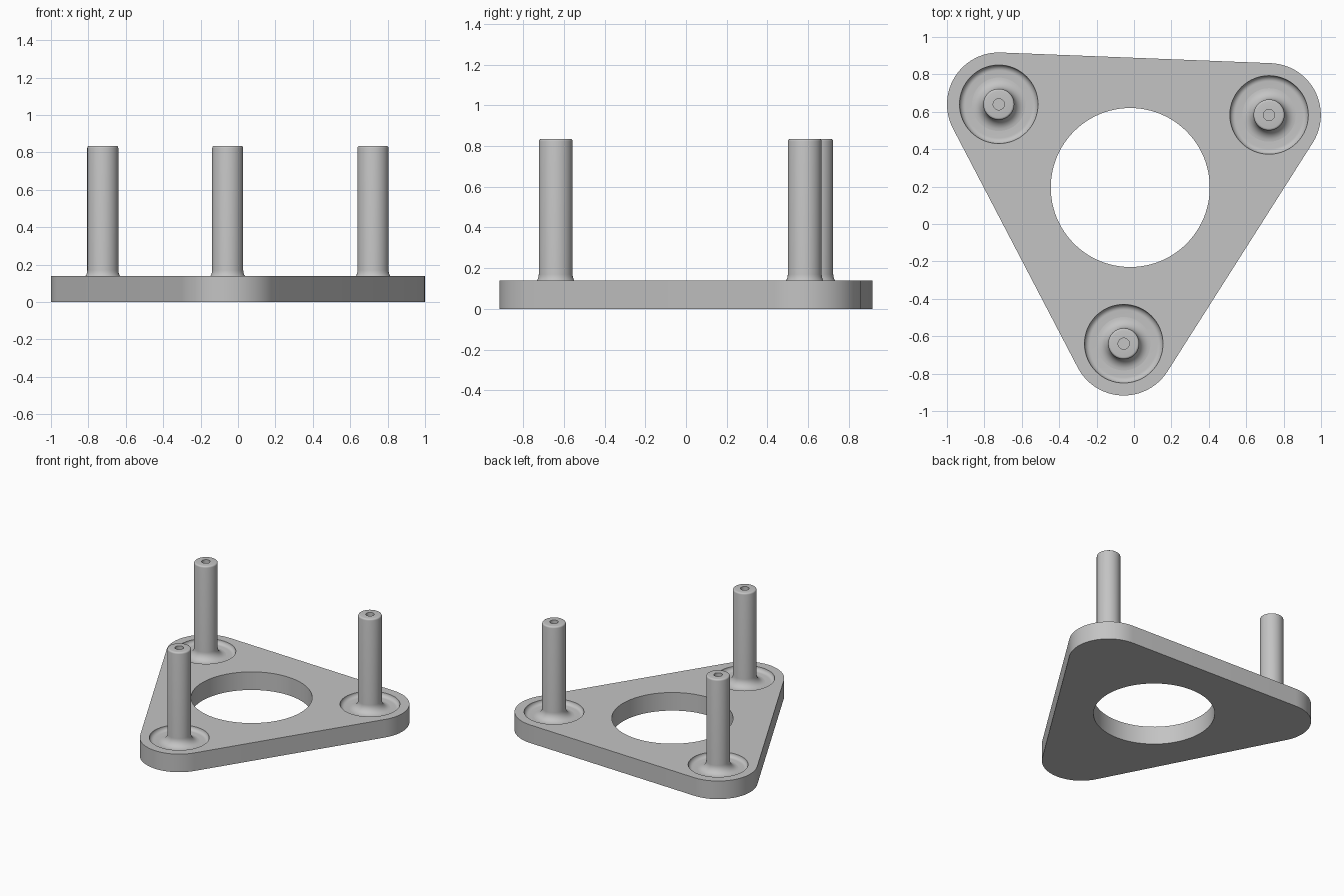
import bpy
import bmesh
from math import pi, sin, cos, atan2, radians
from mathutils import Vector

default = bpy.data.objects.get("Cube")
if default:
    bpy.data.objects.remove(default, do_unlink=True)

# Corner centres, counter-clockwise
CORNERS = [Vector((-0.055, -0.64)), Vector((0.722, 0.583)), Vector((-0.723, 0.64))]
CORNER_R = 0.277
PLATE_H = 0.14
FLOOR_Z = 0.11
POST_R = 0.083
POST_TOP = 0.835
SOCKET_R = 0.087
FILLET = 0.06
RECESS_R = 0.21

grey = bpy.data.materials.new("plain_grey")
grey.use_nodes = True
colour = (0.55, 0.55, 0.55, 1)
grey.diffuse_color = colour
grey.node_tree.nodes["Principled BSDF"].inputs["Base Color"].default_value = colour


def make_object(name, bm):
    bmesh.ops.recalc_face_normals(bm, faces=bm.faces)
    mesh = bpy.data.meshes.new(name)
    bm.to_mesh(mesh)
    bm.free()
    mesh.materials.append(grey)
    obj = bpy.data.objects.new(name, mesh)
    bpy.context.collection.objects.link(obj)
    return obj


def activate(obj):
    bpy.ops.object.select_all(action='DESELECT')
    obj.select_set(True)
    bpy.context.view_layer.objects.active = obj


def arc(cx, cz, r, start, end, steps=8):
    angles = [radians(start + (end - start) * i / steps) for i in range(steps + 1)]
    return [(cx + r * cos(a), cz + r * sin(a)) for a in angles]


def lathe(name, profile, centre, steps=64):
    """Revolve an (r, z) profile about the vertical axis."""
    bm = bmesh.new()
    verts = [bm.verts.new((r, 0, z)) for r, z in profile]
    edges = [bm.edges.new(pair) for pair in zip(verts, verts[1:])]
    bmesh.ops.spin(bm, geom=verts + edges, cent=(0, 0, 0), axis=(0, 0, 1),
                   angle=2 * pi, steps=steps)
    bmesh.ops.remove_doubles(bm, verts=bm.verts, dist=0.0001)
    obj = make_object(name, bm)
    obj.location = (centre[0], centre[1], 0)
    return obj


def cut(target, cutter):
    cutter.hide_render = True
    mod = target.modifiers.new("cut", 'BOOLEAN')
    mod.operation = 'DIFFERENCE'
    mod.solver = 'EXACT'
    mod.object = cutter
    activate(target)
    bpy.ops.object.modifier_apply(modifier=mod.name)
    bpy.data.objects.remove(cutter, do_unlink=True)


# Triangular plate with rounded corners
outline = []
for i, c in enumerate(CORNERS):
    before = c - CORNERS[i - 1]
    after = CORNERS[(i + 1) % 3] - c
    start = atan2(before.y, before.x) - pi / 2
    sweep = (atan2(after.y, after.x) - pi / 2 - start) % (2 * pi)
    for k in range(25):
        a = start + sweep * k / 24
        outline.append((c.x + CORNER_R * cos(a), c.y + CORNER_R * sin(a), 0))
bm = bmesh.new()
base = bm.faces.new([bm.verts.new(p) for p in outline])
raised = bmesh.ops.extrude_face_region(bm, geom=[base], use_keep_orig=True)
bmesh.ops.translate(bm, vec=(0, 0, PLATE_H),
                    verts=[v for v in raised["geom"] if isinstance(v, bmesh.types.BMVert)])
plate = make_object("plate", bm)

# Large central opening
cut(plate, lathe("opening_cutter", [(0, -0.1), (0.425, -0.1), (0.425, 0.3), (0, 0.3)],
                 (-0.02, 0.195), 96))

# Round recess and through socket at each corner
depth = PLATE_H - FLOOR_Z
recess = ([(0, -0.1), (SOCKET_R, -0.1), (SOCKET_R, FLOOR_Z)]
          + arc(RECESS_R - depth, PLATE_H, depth, -90, 0)
          + [(RECESS_R, 0.3), (0, 0.3)])
for c in CORNERS:
    cut(plate, lathe("recess_cutter", recess, c))

# Posts with a flared foot, softened top edge and a small bore
bevel = 0.012
post = ([(0, 0), (SOCKET_R, 0), (SOCKET_R, FLOOR_Z)]
        + arc(POST_R + FILLET, FLOOR_Z + FILLET, FILLET, 270, 180)
        + arc(POST_R - bevel, POST_TOP - bevel, bevel, 0, 90, 4)
        + [(0.03, POST_TOP), (0.03, POST_TOP - 0.1), (0, POST_TOP - 0.1)])
parts = [plate]
for name, c in zip(("front_post", "back_left_post", "back_right_post"), CORNERS):
    parts.append(lathe(name, post, c))

for part in parts:
    activate(part)
    bpy.ops.object.shade_smooth_by_angle(angle=radians(30))
